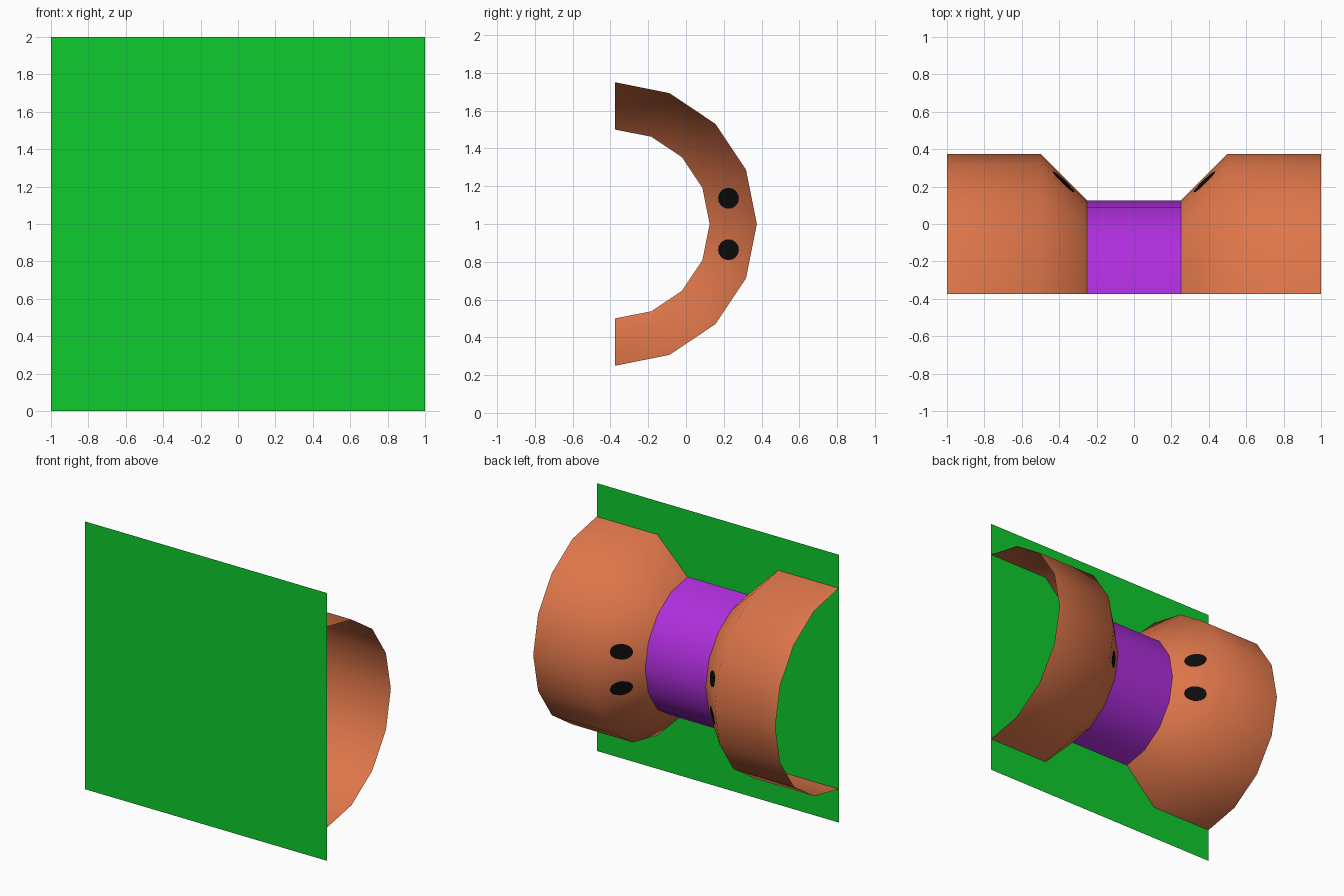
import bpy, bmesh
from math import sin, cos, pi, radians

if "Cube" in bpy.data.objects:
    bpy.data.objects.remove(bpy.data.objects["Cube"])

BACK_Y, MID_Z = -0.375, 1.0      # axis of the half-round body


def material(name, rgb):
    lin = [(c / 255 / 12.92) if c < 11 else ((c / 255 + 0.055) / 1.055) ** 2.4 for c in rgb]
    m = bpy.data.materials.new(name)
    m.diffuse_color = (*lin, 1)
    m.use_nodes = True
    m.node_tree.nodes["Principled BSDF"].inputs["Base Color"].default_value = m.diffuse_color
    return m


GREEN = material("green", (14, 203, 45))
ORANGE = material("orange", (222, 118, 74))
PURPLE = material("purple", (175, 46, 220))
BLACK = material("black", (12, 12, 12))


def make(name, verts, faces, mat, smooth=False, solid=False):
    me = bpy.data.meshes.new(name)
    me.from_pydata(verts, [], faces)
    if solid:
        bm = bmesh.new()
        bm.from_mesh(me)
        bmesh.ops.recalc_face_normals(bm, faces=bm.faces)
        bm.to_mesh(me)
        bm.free()
    me.materials.append(mat)
    for p in me.polygons:
        p.use_smooth = smooth
    ob = bpy.data.objects.new(name, me)
    bpy.context.collection.objects.link(ob)
    return ob


def half_round(name, profile, mat, n=8):
    """Sweep an (x, radius) profile half a turn around the body axis."""
    profile = sorted(profile)
    k = len(profile)
    verts = []
    for i in range(n + 1):
        a = -pi / 2 + pi * i / n
        verts += [(x, BACK_Y + r * cos(a), MID_Z + r * sin(a)) for x, r in profile]
    faces = [(i * k + j, (i + 1) * k + j, (i + 1) * k + j + 1, i * k + j + 1)
             for i in range(n) for j in range(k - 1)]
    return make(name, verts, faces, mat, smooth=True)


def spot(name, side, up, n=20, radius=0.055, half=0.003):
    """Thin round plate lying in one flat facet of the flared collar."""
    tilt = up * radians(11.25)
    verts = []
    for off in (-half, half):
        for i in range(n):
            t = 2 * pi * i / n
            y, z = 0.6 + radius * cos(t), up * 0.136 + radius * sin(t)
            r = (y * cos(tilt) + z * sin(tilt)) / cos(tilt)
            verts.append((side * (r - 0.25 + off), BACK_Y + y, MID_Z + z))
    faces = [tuple(range(n)), tuple(range(n, 2 * n))]
    faces += [(i, (i + 1) % n, n + (i + 1) % n, n + i) for i in range(n)]
    make(name, verts, faces, BLACK, solid=True)


# Flat front panel
make("front_panel", [(-1, BACK_Y, 0), (1, BACK_Y, 0), (1, BACK_Y, 2), (-1, BACK_Y, 2)],
     [(0, 1, 2, 3)], GREEN)

# Narrow middle band
half_round("middle_band", [(-0.25, 0.5), (0.25, 0.5)], PURPLE)

# Flared ends with two spots each
for side, label in ((-1, "left"), (1, "right")):
    half_round(label + "_flared_end",
               [(side * 0.25, 0.5), (side * 0.5, 0.75), (side * 1.0, 0.75)], ORANGE)
    spot(label + "_upper_spot", side, 1)
    spot(label + "_lower_spot", side, -1)
